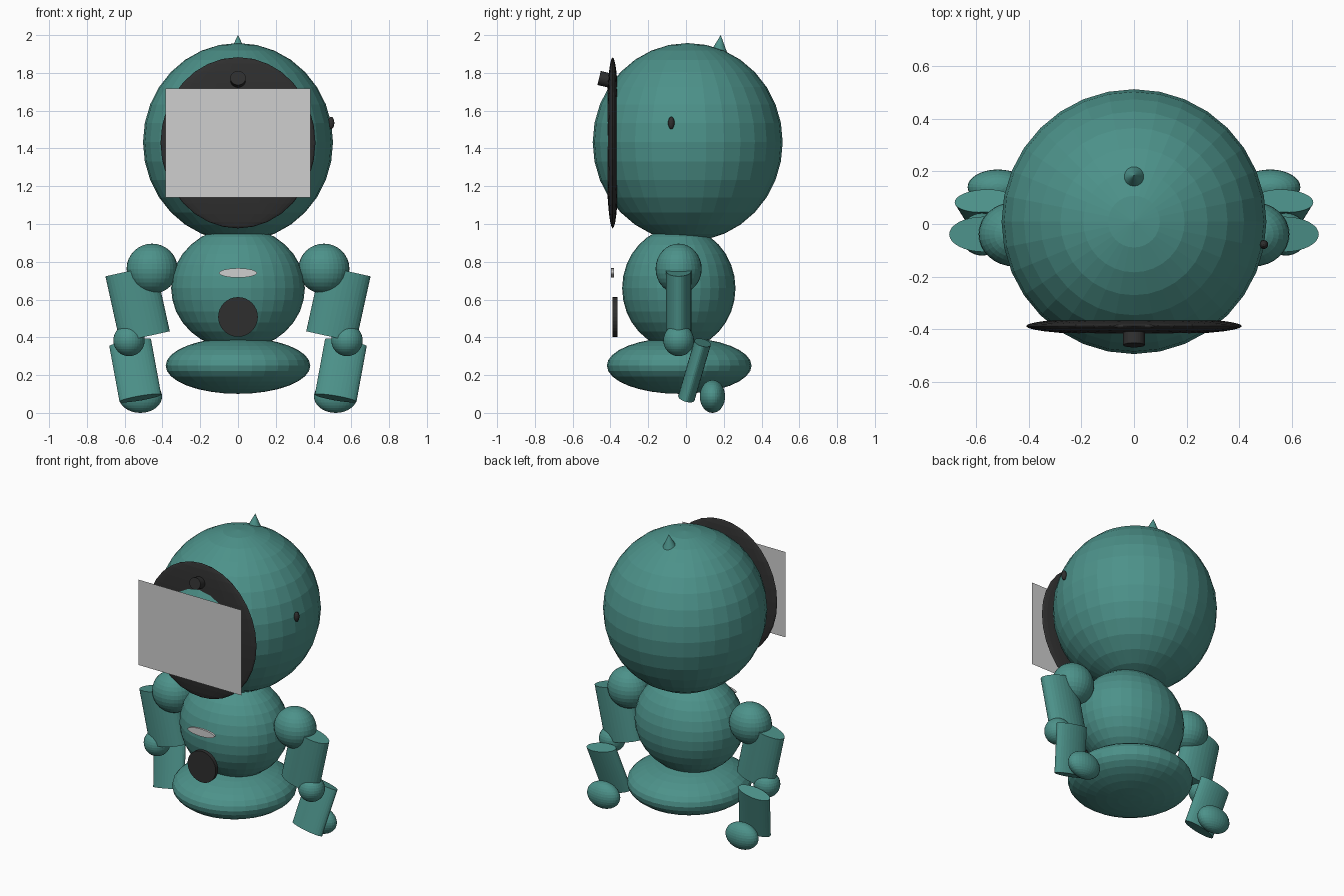
import bpy, bmesh
from mathutils import Matrix, Vector

if "Cube" in bpy.data.objects:
    bpy.data.objects.remove(bpy.data.objects["Cube"])


def material(name, rgb):
    m = bpy.data.materials.new(name)
    m.diffuse_color = (*rgb, 1)
    m.use_nodes = True
    m.node_tree.nodes["Principled BSDF"].inputs["Base Color"].default_value = m.diffuse_color
    return m


TEAL = material("teal", (0.073, 0.287, 0.254))
BLACK = material("charcoal", (0.028, 0.028, 0.028))
GREY = material("light grey", (0.62, 0.62, 0.62))


def finish(name, bm, mat):
    bmesh.ops.recalc_face_normals(bm, faces=bm.faces)
    me = bpy.data.meshes.new(name)
    bm.to_mesh(me)
    bm.free()
    me.materials.append(mat)
    ob = bpy.data.objects.new(name, me)
    bpy.context.collection.objects.link(ob)
    return ob


def ellipsoid(name, centre, radii, mat, segs=32, rings=16):
    bm = bmesh.new()
    bmesh.ops.create_uvsphere(
        bm, u_segments=segs, v_segments=rings, radius=1,
        matrix=Matrix.Translation(centre) @ Matrix.Diagonal((*radii, 1)))
    return finish(name, bm, mat)


def rod(name, start, end, width, depth, mat, tip=1.0):
    """Elliptical cylinder or cone; width runs along x, depth across it."""
    a, b = Vector(start), Vector(end)
    w = (b - a).normalized()
    u = Vector((1, 0, 0))
    u = (u - w * u.dot(w)).normalized()
    v = w.cross(u)
    rot = Matrix((u, v, w)).transposed().to_4x4()
    bm = bmesh.new()
    bmesh.ops.create_cone(
        bm, cap_ends=True, segments=32, radius1=1, radius2=tip,
        depth=(b - a).length,
        matrix=Matrix.Translation((a + b) / 2) @ rot
        @ Matrix.Diagonal((width, depth, 1, 1)))
    return finish(name, bm, mat)


# Head, torso and base
ellipsoid("head", (0, 0.009, 1.433), (0.503, 0.503, 0.525), TEAL)
ellipsoid("torso", (0, -0.038, 0.66), (0.354, 0.30, 0.325), TEAL)
ellipsoid("hips", (0, -0.036, 0.25), (0.383, 0.383, 0.149), TEAL)
rod("antenna", (0, 0.175, 1.912), (0, 0.184, 2.0), 0.043, 0.043, TEAL, tip=0)

# Face plate, camera knob and side button
ellipsoid("face_plate", (0, -0.388, 1.43), (0.41, 0.035, 0.453), BLACK)
rod("camera_knob", (0, -0.405, 1.76), (0, -0.46, 1.773), 0.041, 0.038, BLACK)
ellipsoid("side_button", (0.493, -0.078, 1.535), (0.017, 0.017, 0.033), BLACK, 16, 8)

# Flat screen in front of the face
bm = bmesh.new()
bmesh.ops.create_grid(
    bm, x_segments=1, y_segments=1, size=1,
    matrix=Matrix.Translation((0, -0.513, 1.429))
    @ Matrix.Rotation(1.5707963, 4, 'X') @ Matrix.Diagonal((0.384, 0.288, 1, 1)))
finish("screen", bm, GREY)

# Chest details
rod("chest_light", (0, -0.381, 0.741), (0, -0.396, 0.741), 0.1, 0.025, GREY)
rod("belly_disc", (0, -0.362, 0.508), (0, -0.388, 0.508), 0.105, 0.105, BLACK)

# Arms, mirrored left and right
for side, s in (("right", 1), ("left", -1)):
    ellipsoid(side + "_shoulder", (s * 0.455, -0.039, 0.763), (0.135, 0.122, 0.133), TEAL)
    rod(side + "_upper_arm", (s * 0.57, -0.039, 0.752), (s * 0.493, -0.039, 0.403),
        0.135, 0.067, TEAL)
    ellipsoid(side + "_elbow", (s * 0.577, -0.039, 0.384), (0.083, 0.081, 0.084), TEAL)
    rod(side + "_forearm", (s * 0.571, 0.088, 0.372), (s * 0.517, 0.002, 0.078),
        0.112, 0.045, TEAL)
    ellipsoid(side + "_hand", (s * 0.517, 0.14, 0.087), (0.115, 0.067, 0.087), TEAL)
